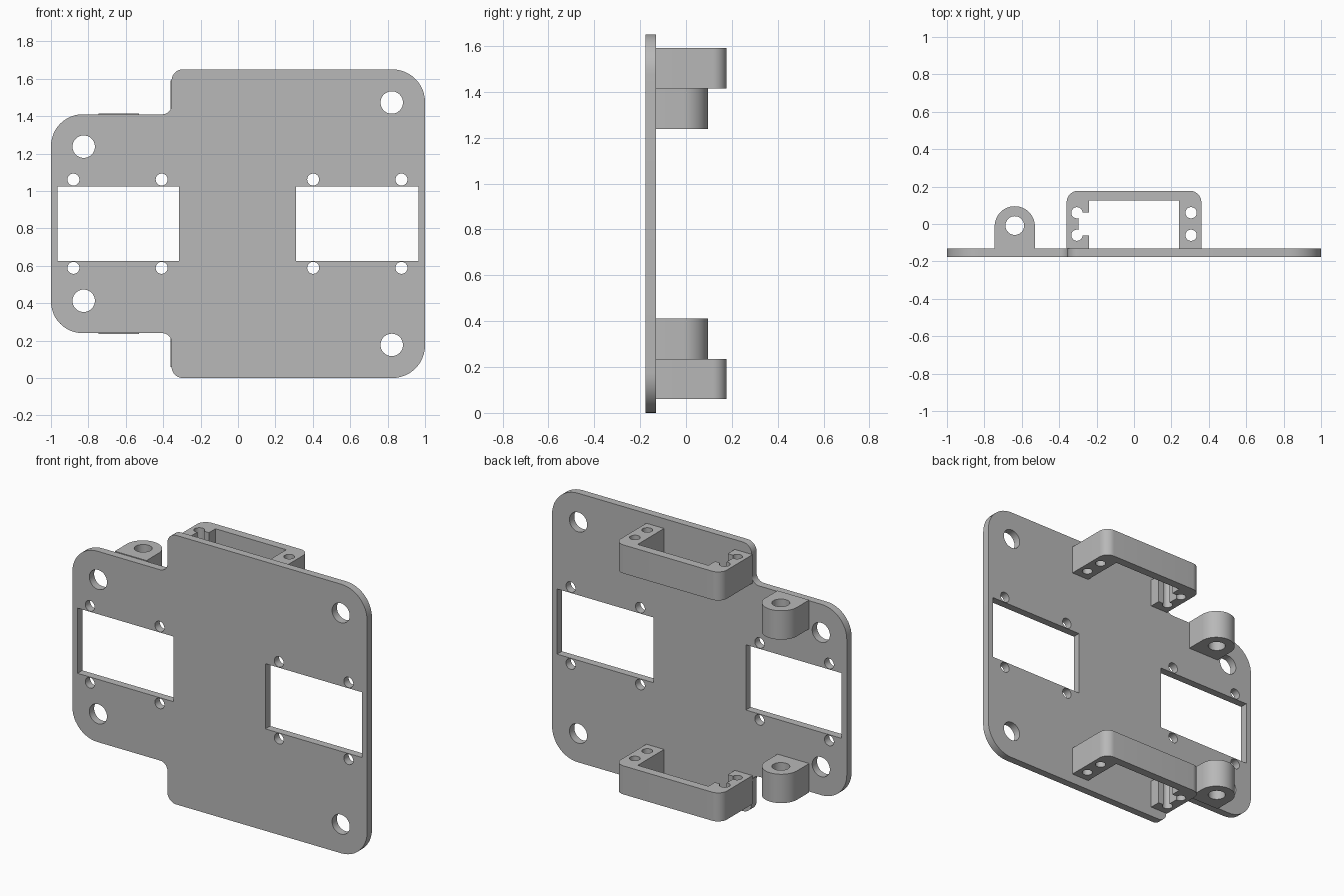
import bpy, bmesh, math
from mathutils import Vector

if "Cube" in bpy.data.objects:
    bpy.data.objects.remove(bpy.data.objects["Cube"])

grey = bpy.data.materials.new("mid_grey")
grey.diffuse_color = (0.48, 0.48, 0.48, 1)
grey.use_nodes = True
grey.node_tree.nodes["Principled BSDF"].inputs["Base Color"].default_value = grey.diffuse_color
MID_Z = 0.825          # plate is symmetric about this height
BACK = -0.13           # rear face of the plate


def arc(cx, cy, r, a0, a1, n):
    return [(cx + r * math.cos(math.radians(a0 + (a1 - a0) * i / n)),
             cy + r * math.sin(math.radians(a0 + (a1 - a0) * i / n))) for i in range(n + 1)]


def circle(cx, cy, r, n=40):
    return arc(cx, cy, r, 0, 360, n)[:-1]


def rect(x0, x1, y0, y1):
    return [(x0, y0), (x1, y0), (x1, y1), (x0, y1)]


def rounded(corners, n=12):
    """Round right-angled corners given as (x, y, radius)."""
    out = []
    for i, (x, y, r) in enumerate(corners):
        p = Vector((x, y))
        if r == 0:
            out.append((x, y))
            continue
        u = (Vector(corners[i - 1][:2]) - p).normalized() * r
        v = (Vector(corners[(i + 1) % len(corners)][:2]) - p).normalized() * r
        for k in range(n + 1):
            t = math.pi / 2 * k / n
            q = p + u * (1 - math.sin(t)) + v * (1 - math.cos(t))
            out.append((q.x, q.y))
    return out


def extruded(name, loops, depth, location, upright=False):
    """Extrude an outline with holes into a solid mesh."""
    cu = bpy.data.curves.new(name, 'CURVE')
    cu.dimensions, cu.fill_mode, cu.extrude = '2D', 'BOTH', depth / 2
    for loop in loops:
        s = cu.splines.new('POLY')
        s.points.add(len(loop) - 1)
        for pt, (x, y) in zip(s.points, loop):
            pt.co = (x, y, 0, 1)
        s.use_cyclic_u = True
    ob = bpy.data.objects.new(name, cu)
    bpy.context.collection.objects.link(ob)
    ob.location = location
    if upright:
        ob.rotation_euler.x = math.pi / 2
    bpy.ops.object.select_all(action='DESELECT')
    ob.select_set(True)
    bpy.context.view_layer.objects.active = ob
    bpy.ops.object.convert(target='MESH')
    ob = bpy.context.object
    bm = bmesh.new()
    bm.from_mesh(ob.data)
    bmesh.ops.remove_doubles(bm, verts=bm.verts, dist=1e-5)
    bmesh.ops.recalc_face_normals(bm, faces=bm.faces)
    bm.to_mesh(ob.data)
    bm.free()
    ob.data.materials.clear()
    ob.data.materials.append(grey)
    bpy.ops.object.shade_smooth_by_angle(angle=math.radians(30))
    return ob


# Mounting plate: stepped outline, two windows, screw holes and corner holes
half = [(-0.355, 0, 0.06), (1, 0, 0.175)]
step = [(-1, 0.24, 0.17), (-0.355, 0.24, 0.05)]
lower = step + half
upper = [(x, 2 * MID_Z - z, r) for x, z, r in reversed(lower)]
loops = [rounded(lower + upper)]
loops += [rect(-0.965, -0.315, 0.625, 1.025), rect(0.31, 0.965, 0.625, 1.025)]
for side in (-1, 1):
    loops += [circle(x, MID_Z + side * 0.236, 0.032) for x in (-0.88, -0.408, 0.402, 0.874)]
    loops += [circle(-0.825, MID_Z + side * 0.412, 0.06),
              circle(0.822, MID_Z + side * 0.648, 0.06)]
extruded("mounting_plate", loops, 0.047, (0, BACK - 0.0235, 0), upright=True)

# Bracket profile: U-shaped wall, keyed notch on the left, two holes on the right
notch_top = [(-0.24, 0.062)] + arc(-0.305, 0.06, 0.03, 4, 285, 24)
notch = [(x, -y) for x, y in notch_top] + notch_top[::-1]
bracket = ([(-0.36, BACK), (-0.24, BACK)] + notch
           + [(-0.24, 0.125), (0.24, 0.125), (0.24, BACK), (0.36, BACK)]
           + rounded([(0.36, BACK, 0), (0.36, 0.177, 0.06),
                      (-0.36, 0.177, 0.06), (-0.36, BACK, 0)])[1:-1])
bracket_holes = [circle(0.305, y, 0.03) for y in (-0.06, 0.06)]

# Lug profile: round-ended block with a bore
lug = [(-0.745, BACK), (-0.53, BACK)] + arc(-0.6375, -0.0125, 0.1075, 0, 180, 28)
bore = circle(-0.6375, -0.0085, 0.05)

for side, label in ((-1, "lower"), (1, "upper")):
    extruded(label + "_bracket", [bracket] + bracket_holes, 0.175,
             (0, 0, MID_Z + side * 0.6775))
    extruded(label + "_lug", [lug, bore], 0.177, (0, 0, MID_Z + side * 0.5015))
